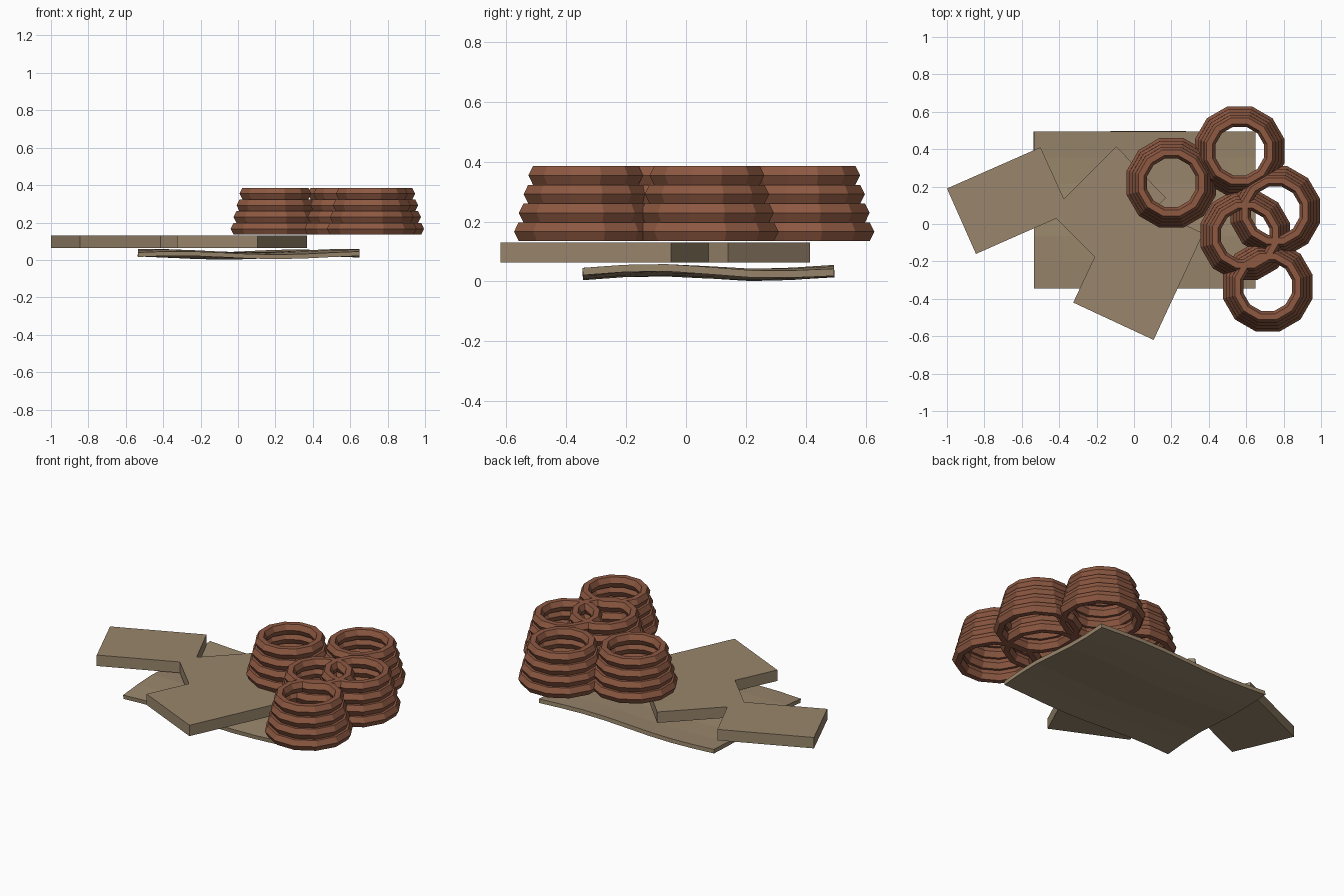
import bpy
import bmesh
from math import cos, sin, pi

old = bpy.data.objects.get("Cube")
if old:
    bpy.data.objects.remove(old, do_unlink=True)


def material(name, rgb):
    mat = bpy.data.materials.new(name)
    mat.use_nodes = True
    mat.diffuse_color = (*rgb, 1)
    mat.node_tree.nodes["Principled BSDF"].inputs["Base Color"].default_value = (*rgb, 1)
    return mat


def add_object(name, bm, mat):
    bmesh.ops.recalc_face_normals(bm, faces=bm.faces)
    mesh = bpy.data.meshes.new(name)
    bm.to_mesh(mesh)
    bm.free()
    mesh.materials.append(mat)
    obj = bpy.data.objects.new(name, mesh)
    bpy.context.collection.objects.link(obj)
    return obj


tan = material("tan", (0.32, 0.24, 0.15))
clay = material("clay brown", (0.27, 0.10, 0.055))

# Rippled base sheet
WIDTH, DEPTH, THICK = 1.185, 0.84, 0.024
bm = bmesh.new()
bmesh.ops.create_grid(bm, x_segments=8, y_segments=6, size=0.5)
for v in bm.verts:
    x = v.co.x * WIDTH + 0.057
    y = v.co.y * DEPTH + 0.075
    ripple = 0.009 * cos(6 * (x - 0.2) + 3 * (y + 0.34)) + 0.008 * cos(9 * (y - 0.25))
    v.co = (x, y, 0.03 - ripple)
sheet = add_object("base_sheet", bm, tan)
solid = sheet.modifiers.new("thickness", 'SOLIDIFY')
solid.thickness = THICK
solid.offset = 0

# Flat slab with two splayed arms
outline = [(-1, 0.19), (-0.845, -0.16), (-0.415, 0.03), (-0.21, -0.175),
           (-0.325, -0.42), (0.105, -0.62), (0.37, -0.05), (0.105, 0.075),
           (0.17, 0.14), (-0.095, 0.415), (-0.375, 0.135), (-0.5, 0.41)]
SLAB_BOTTOM, SLAB_TOP = 0.064, 0.131
bm = bmesh.new()
face = bm.faces.new([bm.verts.new((x, y, SLAB_BOTTOM)) for x, y in outline])
extruded = bmesh.ops.extrude_face_region(bm, geom=[face], use_keep_orig=True)
top = [g for g in extruded["geom"] if isinstance(g, bmesh.types.BMVert)]
bmesh.ops.translate(bm, verts=top, vec=(0, 0, SLAB_TOP - SLAB_BOTTOM))
add_object("splayed_slab", bm, tan)


# Tapered stacks of faceted rings
SIDES, TUBE_SIDES, LAYERS = 12, 6, 4
LAYER_HEIGHT, TUBE = 0.0627, 0.032


def add_ring(bm, cx, cy, z, outer):
    loops = []
    for i in range(SIDES):
        a = 2 * pi * (i + 0.5) / SIDES
        loop = []
        for j in range(TUBE_SIDES):
            t = 2 * pi * j / TUBE_SIDES
            r = outer - TUBE + TUBE * cos(t)
            height = sin(t) / sin(pi / 3) * LAYER_HEIGHT / 2
            loop.append(bm.verts.new((cx + r * cos(a), cy + r * sin(a), z + height)))
        loops.append(loop)
    for i in range(SIDES):
        a, b = loops[i], loops[(i + 1) % SIDES]
        for j in range(TUBE_SIDES):
            k = (j + 1) % TUBE_SIDES
            bm.faces.new((a[j], b[j], b[k], a[k]))


stacks = {"left_back": (0.2, 0.22), "back": (0.565, 0.39), "outer": (0.755, 0.07),
          "middle": (0.595, -0.06), "front": (0.715, -0.335)}
for name, (cx, cy) in stacks.items():
    bm = bmesh.new()
    for n in range(LAYERS):
        add_ring(bm, cx, cy, 0.135 + LAYER_HEIGHT * (n + 0.5), 0.248 - 0.0165 * n)
    add_object(name + "_ring_stack", bm, clay)
